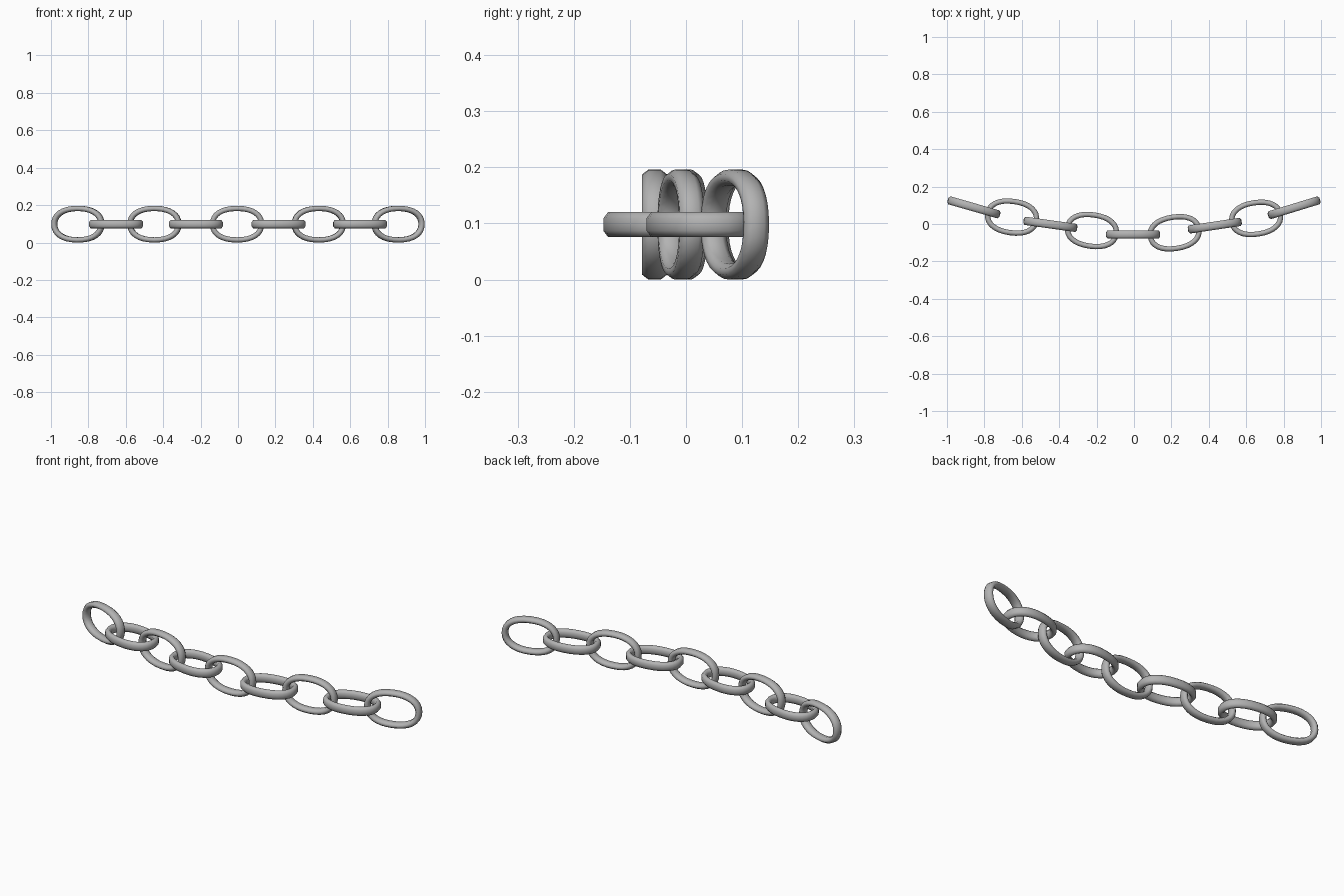
import bpy
from math import sin, cos, pi, radians, copysign

cube = bpy.data.objects.get("Cube")
if cube:
    bpy.data.objects.remove(cube, do_unlink=True)

steel = bpy.data.materials.new("light steel grey")
steel.use_nodes = True
grey = (0.45, 0.45, 0.45, 1)
steel.diffuse_color = grey
steel.node_tree.nodes["Principled BSDF"].inputs["Base Color"].default_value = grey

HALF_LEN, HALF_HEIGHT = 0.145, 0.098
RADIAL, AXIAL = 0.014, 0.022
SEGMENTS = 32
MID_Z = 0.098

# Chamfered bar section: (outward, sideways)
SECTION = [(1, .5), (.4, 1), (-.4, 1), (-1, .5),
           (-1, -.5), (-.4, -1), (.4, -1), (1, -.5)]


def oval(t, a, b, power=2.25):
    """Point on a slightly squared oval."""
    c, s = cos(t), sin(t)
    return (copysign(abs(c) ** (2 / power), c) * a,
            copysign(abs(s) ** (2 / power), s) * b)


def link_mesh():
    """One link lying in the XZ plane, swept as a closed ring."""
    verts, faces = [], []
    n = len(SECTION)
    for i in range(SEGMENTS):
        t = 2 * pi * i / SEGMENTS
        for out, side in SECTION:
            grow = (out - 1) * RADIAL
            x, z = oval(t, HALF_LEN + grow, HALF_HEIGHT + grow)
            verts.append((x, side * AXIAL, z))
        nxt = (i + 1) % SEGMENTS
        for j in range(n):
            k = (j + 1) % n
            faces.append((i * n + j, i * n + k, nxt * n + k, nxt * n + j))
    mesh = bpy.data.meshes.new("link")
    mesh.from_pydata(verts, [], faces)
    mesh.materials.append(steel)
    return mesh


# Chain of alternating links: x, y, turn in degrees
LINKS = [(-.856, .089, -16), (-.652, .037, -8), (-.447, -.002, -8),
         (-.225, -.035, -8), (-.005, -.056, 0), (.217, -.047, 9),
         (.432, -.009, 8.5), (.653, .03, 9), (.856, .087, 17)]

for i, (x, y, turn) in enumerate(LINKS):
    flat = i % 2 == 1
    name = "flat_link" if flat else "upright_link"
    ob = bpy.data.objects.new(f"{name}_{i + 1}", link_mesh())
    bpy.context.collection.objects.link(ob)
    ob.location = (x, y, MID_Z)
    ob.rotation_euler = (radians(90) if flat else 0, 0, radians(turn))
    # consistent outward faces and smooth shading
    bpy.ops.object.select_all(action="DESELECT")
    ob.select_set(True)
    bpy.context.view_layer.objects.active = ob
    bpy.ops.object.mode_set(mode="EDIT")
    bpy.ops.mesh.select_all(action="SELECT")
    bpy.ops.mesh.normals_make_consistent(inside=False)
    bpy.ops.object.mode_set(mode="OBJECT")
    bpy.ops.object.shade_smooth_by_angle(angle=radians(60))
